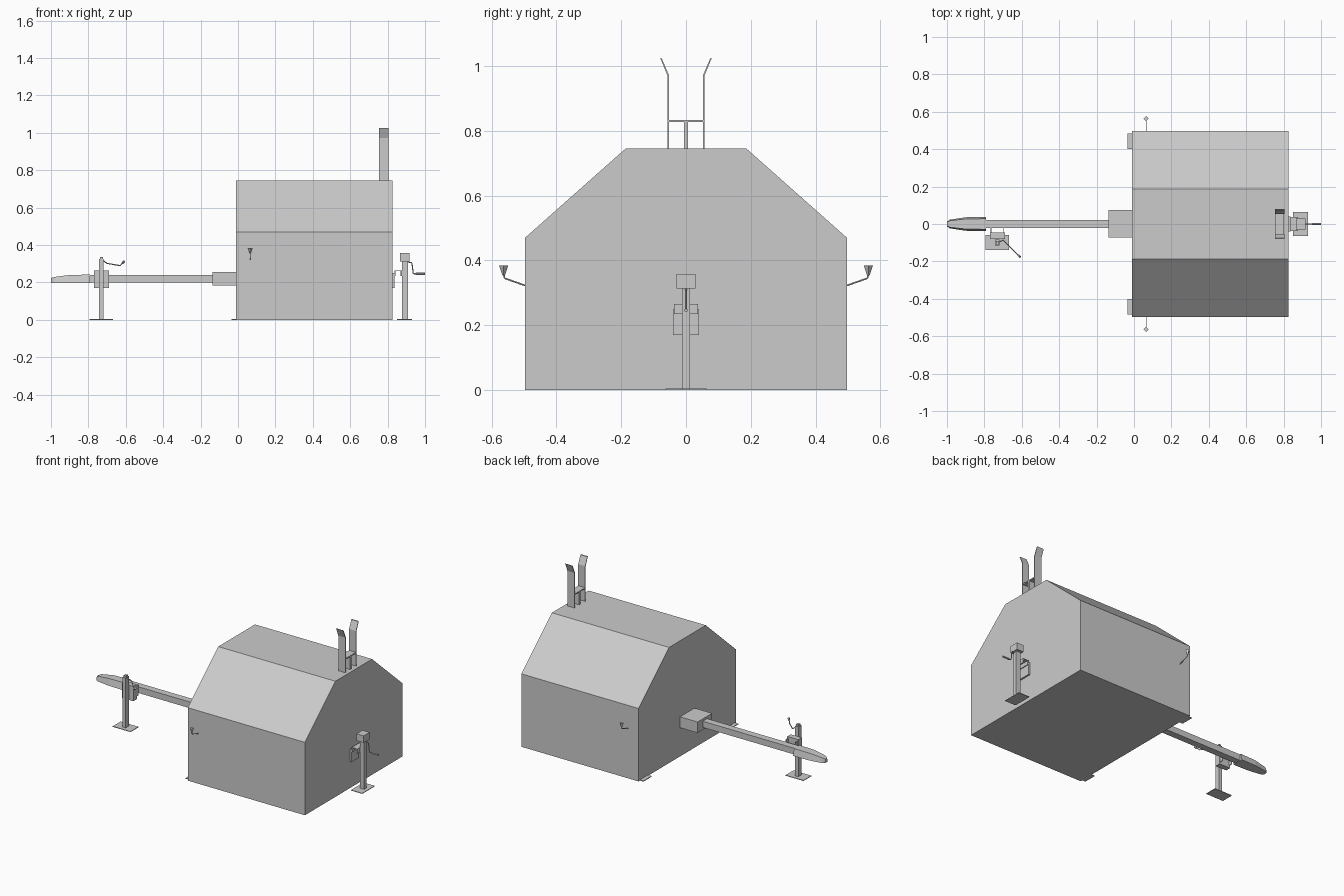
import bpy
import bmesh
from mathutils import Vector

cube = bpy.data.objects.get("Cube")
if cube:
    bpy.data.objects.remove(cube, do_unlink=True)

GREY = (0.6, 0.6, 0.6, 1)
mat = bpy.data.materials.new("plain grey")
mat.use_nodes = True
mat.diffuse_color = GREY
mat.node_tree.nodes["Principled BSDF"].inputs["Base Color"].default_value = GREY


def finish(name, bm):
    bmesh.ops.recalc_face_normals(bm, faces=bm.faces)
    mesh = bpy.data.meshes.new(name)
    bm.to_mesh(mesh)
    bm.free()
    mesh.materials.append(mat)
    obj = bpy.data.objects.new(name, mesh)
    bpy.context.collection.objects.link(obj)
    return obj


def box(name, lo, hi):
    lo, hi = Vector(lo), Vector(hi)
    bm = bmesh.new()
    bmesh.ops.create_cube(bm, size=1)
    bmesh.ops.scale(bm, vec=hi - lo, verts=bm.verts)
    bmesh.ops.translate(bm, vec=(lo + hi) / 2, verts=bm.verts)
    return finish(name, bm)


def extrude_x(name, profile, x0, x1):
    """Closed (y, z) profile swept along x."""
    bm = bmesh.new()
    face = bm.faces.new([bm.verts.new((x0, y, z)) for y, z in profile])
    moved = bmesh.ops.extrude_face_region(bm, geom=[face])["geom"]
    verts = [g for g in moved if isinstance(g, bmesh.types.BMVert)]
    bmesh.ops.translate(bm, vec=(x1 - x0, 0, 0), verts=verts)
    return finish(name, bm)


def rod(name, points, radius):
    """Thin round rod following a path of straight pieces."""
    bm = bmesh.new()
    for a, b in zip(points, points[1:]):
        a, b = Vector(a), Vector(b)
        d = b - a
        made = bmesh.ops.create_cone(bm, segments=6, radius1=radius, radius2=radius,
                                     depth=d.length, cap_ends=True)
        bmesh.ops.rotate(bm, verts=made["verts"],
                         matrix=d.to_track_quat("Z", "Y").to_matrix())
        bmesh.ops.translate(bm, verts=made["verts"], vec=(a + b) / 2)
    return finish(name, bm)


# Enclosed body with sloping roof shoulders
half = [(0.497, 0), (0.497, 0.47), (0.187, 0.745)]
extrude_x("body", half + [(-y, z) for y, z in reversed(half)], -0.01, 0.825)

# Drawbar and its mounting box
box("drawbar_mount", (-0.135, -0.073, 0.185), (-0.01, 0.075, 0.255))
box("drawbar", (-0.8, -0.022, 0.2), (-0.135, 0.022, 0.24))

# Tapered coupling nose, lofted through rings: x, half width, top height
bm = bmesh.new()
rings = []
for x, w, top in [(-1, 0.012, 0.222), (-0.985, 0.023, 0.229),
                  (-0.9, 0.036, 0.24), (-0.79, 0.038, 0.242)]:
    section = [(-w, 0.198), (w, 0.198), (w * 0.75, top), (-w * 0.75, top)]
    rings.append([bm.verts.new((x, y, z)) for y, z in section])
for a, b in zip(rings, rings[1:]):
    for i in range(4):
        j = (i + 1) % 4
        bm.faces.new((a[i], a[j], b[j], b[i]))
bm.faces.new(rings[0])
bm.faces.new(rings[-1])
finish("coupling_nose", bm)

# Front support jack, clamped to the side of the drawbar
box("front_jack_foot", (-0.795, -0.14, 0), (-0.668, -0.06, 0.004))
box("front_jack_post", (-0.742, -0.116, 0), (-0.719, -0.084, 0.325))
box("front_jack_cap", (-0.739, -0.11, 0.325), (-0.722, -0.09, 0.336))
box("front_jack_bracket", (-0.77, -0.08, 0.17), (-0.69, -0.045, 0.265))
for name, x in (("outer", -0.766), ("inner", -0.698)):
    box("front_jack_clamp_" + name, (x, -0.045, 0.185), (x + 0.004, -0.022, 0.255))
rod("front_jack_crank", [(-0.733, -0.105, 0.325), (-0.7, -0.085, 0.302),
                         (-0.63, -0.155, 0.29), (-0.612, -0.173, 0.31)], 0.003)
rod("front_jack_grip", [(-0.617, -0.168, 0.303), (-0.609, -0.176, 0.313)], 0.007)

# Rear support jack, fixed to the end wall
box("rear_jack_foot", (0.85, -0.063, 0), (0.93, 0.063, 0.004))
box("rear_jack_post", (0.877, -0.012, 0), (0.908, 0.012, 0.315))
box("rear_jack_head", (0.866, -0.03, 0.313), (0.917, 0.03, 0.358))
box("rear_jack_wall_plate", (0.825, -0.04, 0.17), (0.836, 0.04, 0.25))
box("rear_jack_strap_side", (0.836, -0.037, 0.235), (0.841, 0.037, 0.265))
box("rear_jack_strap_top", (0.836, -0.037, 0.26), (0.872, 0.037, 0.265))
box("rear_jack_strap_end", (0.868, -0.037, 0.235), (0.877, 0.037, 0.265))
rod("rear_jack_crank", [(0.905, 0, 0.31), (0.93, 0, 0.305),
                        (0.937, 0, 0.247), (0.955, 0, 0.246)], 0.003)
rod("rear_jack_grip", [(0.952, 0, 0.246), (1, 0, 0.246)], 0.006)

# Roof fork: two flared straps, a cross plate and a stub post
for side, s in (("left", 1), ("right", -1)):
    inner = [(0.0525, 0.745), (0.0525, 0.972), (0.075, 1.024)]
    outer = [(0.08, 1.026), (0.0575, 0.971), (0.0575, 0.745)]
    extrude_x("roof_fork_" + ("back" if s > 0 else "front"),
              [(s * y, z) for y, z in inner + outer], 0.755, 0.805)

    # Side marker lamp on a bent arm
    side_name = "back" if s > 0 else "front"
    rod("lamp_arm_" + side_name, [(0.065, s * 0.495, 0.322), (0.065, s * 0.56, 0.345),
                                  (0.065, s * 0.563, 0.358)], 0.0025)
    bm = bmesh.new()
    bmesh.ops.create_cone(bm, segments=4, radius1=0.004, radius2=0.014,
                          depth=0.03, cap_ends=True)
    bmesh.ops.translate(bm, vec=(0.065, s * 0.563, 0.369), verts=bm.verts)
    finish("lamp_" + side_name, bm)

    # Low tab at the foot of the drawbar wall
    y0, y1 = sorted((s * 0.4, s * 0.483))
    box("floor_tab_" + side_name, (-0.035, y0, 0), (-0.01, y1, 0.005))

box("roof_fork_cross_plate", (0.755, -0.0525, 0.827), (0.803, 0.0525, 0.834))
box("roof_fork_stub", (0.757, -0.006, 0.745), (0.803, 0.006, 0.827))
